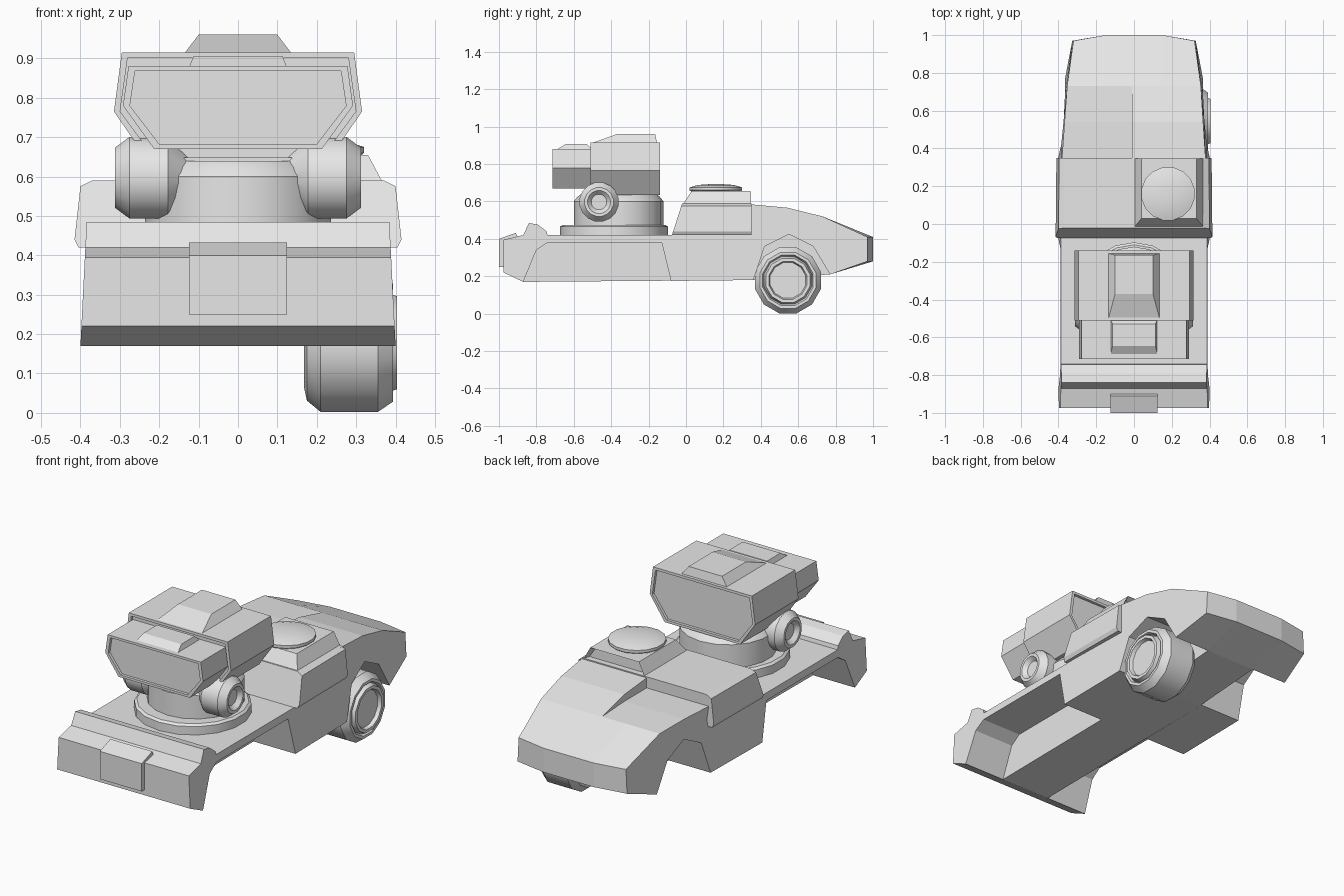
import bpy
import bmesh
from math import sin, cos, pi, radians

if "Cube" in bpy.data.objects:
    bpy.data.objects.remove(bpy.data.objects["Cube"])

grey = bpy.data.materials.new("plain grey")
grey.use_nodes = True
grey.diffuse_color = (0.8, 0.8, 0.8, 1)
for node in grey.node_tree.nodes:
    if node.type == 'BSDF_PRINCIPLED':
        node.inputs["Base Color"].default_value = (0.8, 0.8, 0.8, 1)


def loft(name, rings, smooth=False):
    """Skin a list of equal point rings and cap both ends."""
    bm = bmesh.new()
    loops = [[bm.verts.new(p) for p in ring] for ring in rings]
    n = len(loops[0])
    for a, b in zip(loops, loops[1:]):
        for i in range(n):
            j = (i + 1) % n
            bm.faces.new((a[i], a[j], b[j], b[i]))
    bm.faces.new(loops[0][::-1])
    bm.faces.new(loops[-1])
    bmesh.ops.recalc_face_normals(bm, faces=bm.faces)
    mesh = bpy.data.meshes.new(name)
    bm.to_mesh(mesh)
    bm.free()
    mesh.materials.append(grey)
    obj = bpy.data.objects.new(name, mesh)
    bpy.context.collection.objects.link(obj)
    if smooth:
        bpy.ops.object.select_all(action='DESELECT')
        obj.select_set(True)
        bpy.context.view_layer.objects.active = obj
        bpy.ops.object.shade_smooth_by_angle(angle=radians(32))
    return obj


def lathe(name, profile, centre, axis, n, smooth=True):
    """Turn (position along axis, radius) pairs about the x or z axis."""
    cx, cy, cz = centre
    rings = []
    for t, r in profile:
        ring = []
        for k in range(n):
            a = 2 * pi * (k + 0.5) / n
            u, v = r * cos(a), r * sin(a)
            ring.append((cx + t, cy + u, cz + v) if axis == 'x'
                        else (cx + u, cy + v, cz + t))
        rings.append(ring)
    return loft(name, rings, smooth)


def slab(name, profile, x0, x1):
    """Extrude a side profile across x."""
    return loft(name, [[(x, y, z) for y, z in profile] for x in (x0, x1)])


def rect(x0, x1, y0, y1, z):
    return [(x0, y0, z), (x1, y0, z), (x1, y1, z), (x0, y1, z)]


def half_width(y, z):
    """Body plan, tapering to the tail and leaning in towards the top."""
    w = 0.4 - 0.05 * (z - 0.17)
    if y > 0.35:
        w -= 0.03 * min((y - 0.35) / 0.4, 1)
    if y > 0.75:
        w -= 0.15 * (y - 0.75)
    return w


# Body: core plus side strips with wheel arches; one hood half is sunken
CORE = 0.15
nose = [(-0.87, 0.17), (-0.975, 0.22), (-0.975, 0.395), (-0.87, 0.42),
        (-0.84, 0.485), (-0.79, 0.475), (-0.745, 0.44), (-0.74, 0.42),
        (0.0, 0.42), (0.0, 0.55)]
hood_full = [(0.34, 0.585), (0.54, 0.567), (0.73, 0.52)]
hood_sunk = [(0.34, 0.53), (0.54, 0.53), (0.73, 0.52)]
tail = [(1.0, 0.41), (1.0, 0.28), (0.77, 0.21)]
rear_arch = [(0.68, 0.36), (0.55, 0.425), (0.42, 0.36), (0.36, 0.18)]
front_arch = [(-0.08, 0.175), (-0.13, 0.38), (-0.74, 0.38), (-0.8, 0.34)]
for side, hood, label, seam in ((1, hood_full, "left", -0.01),
                                (-1, hood_sunk, "right", -0.01)):
    slab("body_core_" + label, nose + hood + tail + [(0.35, 0.18)],
         seam, side * CORE)
    outline = nose + hood + tail + rear_arch + front_arch
    inner = [(side * CORE, y, z) for y, z in outline]
    outer = [(side * half_width(y, z), min(y, 0.97), z) for y, z in outline]
    loft("body_side_" + label, [inner, outer])

# Front plate
slab("front_plate", [(-1, 0.25), (-1, 0.4), (-0.91, 0.432), (-0.9, 0.41),
                     (-0.97, 0.39), (-0.97, 0.25)], -0.125, 0.125)

# Cabin block with sloping front
section = [(0.405, 0.42), (0.415, 0.44), (0.4, 0.575), (0.37, 0.59)]
section += [(-x, z) for x, z in reversed(section)]
loft("cabin", [[(x, -0.075 + 0.32 * (z - 0.42), z) for x, z in section],
               [(x * 0.99, 0.35, z) for x, z in section]])

# Hatch base with a rear vent, and the round hatch
base = loft("hatch_base", [rect(0.0, 0.37, -0.02, 0.348, 0.58),
                           rect(0.04, 0.33, 0.03, 0.346, 0.655)])
bm = bmesh.new()
bm.from_mesh(base.data)
bm.faces.ensure_lookup_table()
back = max(bm.faces, key=lambda f: f.calc_center_median().y)
bmesh.ops.inset_region(bm, faces=[back], thickness=0.018)
bmesh.ops.translate(bm, verts=back.verts, vec=(0, -0.03, 0))
bm.to_mesh(base.data)
bm.free()
lathe("hatch", [(0.62, 0.12), (0.645, 0.125), (0.66, 0.143), (0.675, 0.143),
                (0.688, 0.1), (0.693, 0.03)], (0.18, 0.16, 0), 'z', 16)

# Single rear wheel
lathe("rear_wheel", [(0.168, 0.09), (0.168, 0.12), (0.175, 0.152),
                     (0.21, 0.182), (0.355, 0.182), (0.393, 0.155),
                     (0.393, 0.14), (0.375, 0.132), (0.404, 0.122),
                     (0.404, 0.105), (0.385, 0.098), (0.385, 0.03)],
      (0, 0.545, 0.178), 'x', 12)

# Turret ring and drum
lathe("turret_ring", [(0.41, 0.288), (0.465, 0.288), (0.475, 0.275)],
      (0, -0.385, 0), 'z', 18)
lathe("turret_drum", [(0.47, 0.24), (0.6, 0.24), (0.625, 0.22), (0.64, 0.2)],
      (0, -0.36, 0), 'z', 18)

# Barbell pivot across the turret
half = [(0.29, 0.03), (0.29, 0.042), (0.305, 0.055), (0.312, 0.062),
        (0.312, 0.078), (0.275, 0.106), (0.178, 0.106), (0.108, 0.042)]
lathe("pivot_barbell", half + [(-t, r) for t, r in reversed(half)],
      (0, -0.465, 0.597), 'x', 16)


def pod(name, corners, y0, y1, rim, depth):
    """Six-sided launcher box with sunken end panels."""
    ring = corners + [(-x, z) for x, z in reversed(corners)]
    mid = sum(z for x, z in ring) / len(ring)
    small = [(x * (1 - rim), mid + (z - mid) * (1 - 2 * rim)) for x, z in ring]
    steps = [(small, y0 + depth), (small, y0), (ring, y0),
             (ring, y1), (small, y1), (small, y1 - depth)]
    loft(name, [[(x, y, z) for x, z in pts] for pts, y in steps])


# Launcher: large rear box and smaller front box
pod("launcher_rear", [(0.295, 0.915), (0.315, 0.765), (0.225, 0.635)],
    -0.51, -0.14, 0.05, 0.015)
pod("launcher_front", [(0.278, 0.88), (0.292, 0.78), (0.213, 0.67)],
    -0.715, -0.5, 0.06, 0.015)
loft("launcher_rear_cap", [rect(-0.138, 0.138, -0.51, -0.155, 0.91),
                           rect(-0.1, 0.1, -0.37, -0.165, 0.96)])
loft("launcher_front_cap", [rect(-0.125, 0.125, -0.695, -0.5, 0.875),
                            rect(-0.113, 0.113, -0.645, -0.53, 0.906)])
